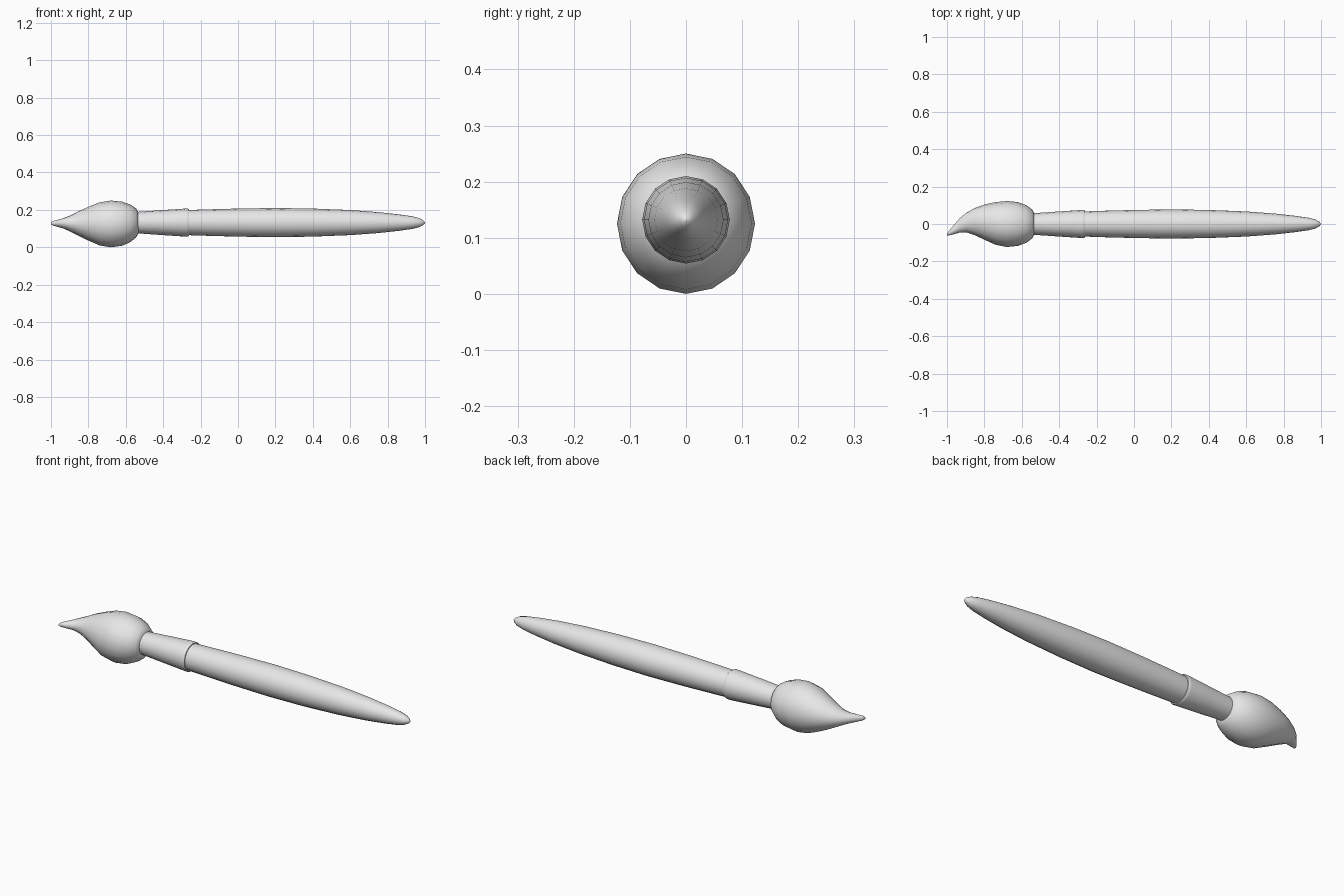
import bpy
import bmesh
import math

SIDES = 16
AXIS_Z = 0.132

if "Cube" in bpy.data.objects:
    bpy.data.objects.remove(bpy.data.objects["Cube"], do_unlink=True)

# One plain grey for the whole brush
grey = bpy.data.materials.new("plain_grey")
grey.use_nodes = True
colour = (0.8, 0.8, 0.8, 1)
grey.diffuse_color = colour
grey.node_tree.nodes["Principled BSDF"].inputs["Base Color"].default_value = colour


def loft(name, rings):
    """Skin rings of (x, centre y, centre z, radius y, radius z), closing both ends."""
    bm = bmesh.new()
    loops = []
    for x, cy, cz, ry, rz in rings:
        loop = []
        for i in range(SIDES):
            angle = math.tau * i / SIDES
            loop.append(bm.verts.new((x, cy + ry * math.sin(angle), cz + rz * math.cos(angle))))
        loops.append(loop)
    for a, b in zip(loops, loops[1:]):
        for i in range(SIDES):
            j = (i + 1) % SIDES
            bm.faces.new((a[i], a[j], b[j], b[i]))
    bm.faces.new(loops[0])
    bm.faces.new(loops[-1])
    bmesh.ops.recalc_face_normals(bm, faces=bm.faces[:])
    mesh = bpy.data.meshes.new(name)
    bm.to_mesh(mesh)
    bm.free()
    mesh.materials.append(grey)
    obj = bpy.data.objects.new(name, mesh)
    bpy.context.collection.objects.link(obj)
    bpy.ops.object.select_all(action="DESELECT")
    obj.select_set(True)
    bpy.context.view_layer.objects.active = obj
    bpy.ops.object.shade_smooth_by_angle(angle=math.radians(45))
    return obj


def lathe(name, profile):
    """Round part along the brush axis from (x, radius) points."""
    return loft(name, [(x, 0, AXIS_Z, r, r) for x, r in profile])


# Handle: long tapered body with a rounded end
lathe("handle", [
    (-0.3, 0.066), (-0.15, 0.071), (0, 0.075), (0.2, 0.078), (0.4, 0.075),
    (0.6, 0.067), (0.75, 0.056), (0.86, 0.044), (0.93, 0.034),
    (0.97, 0.024), (0.99, 0.013), (1, 0.002),
])

# Ferrule: flared collar with a softened lip
lathe("ferrule", [
    (-0.56, 0.057), (-0.53, 0.058), (-0.4, 0.067), (-0.28, 0.075),
    (-0.268, 0.075), (-0.262, 0.072), (-0.262, 0.06),
])

# Bristles: full belly drawn out to a tip that bends to the front
loft("bristles", [
    (-1, -0.056, 0.128, 0.004, 0.005),
    (-0.99, -0.049, 0.128, 0.012, 0.012),
    (-0.96, -0.028, 0.128, 0.026, 0.02),
    (-0.93, -0.006, 0.128, 0.039, 0.029),
    (-0.895, 0.008, 0.127, 0.053, 0.044),
    (-0.85, 0.013, 0.127, 0.073, 0.067),
    (-0.8, 0.01, 0.126, 0.094, 0.09),
    (-0.74, 0.003, 0.125, 0.114, 0.115),
    (-0.68, 0, 0.125, 0.123, 0.125),
    (-0.62, 0, 0.126, 0.117, 0.118),
    (-0.575, 0, 0.128, 0.1, 0.1),
    (-0.545, 0, 0.13, 0.078, 0.078),
    (-0.533, 0, 0.131, 0.057, 0.057),
])
